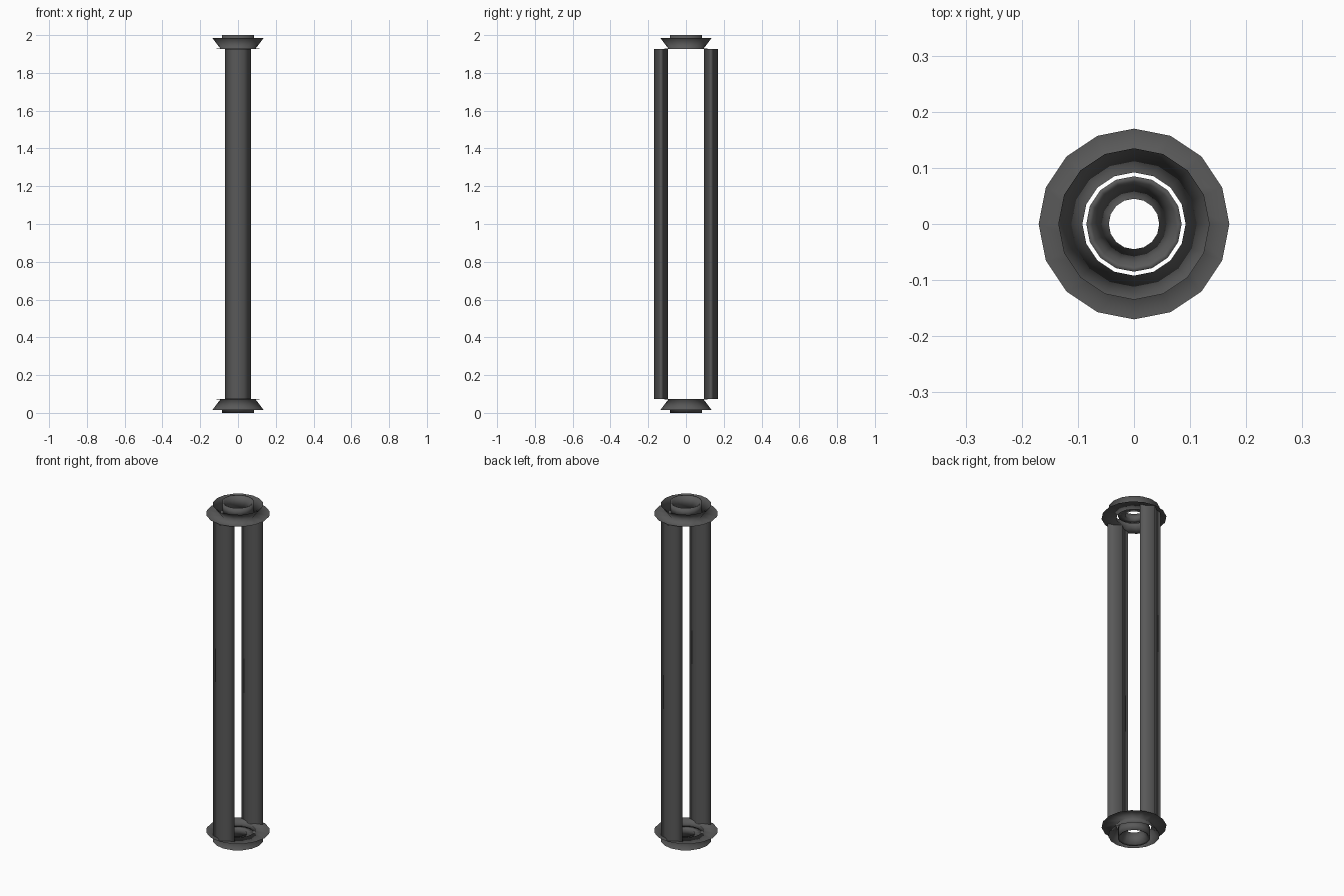
import bpy, bmesh
from math import sin, cos, pi

if "Cube" in bpy.data.objects:
    bpy.data.objects.remove(bpy.data.objects["Cube"])

SIDES = 16
Z_BAR = 0.927                 # flange height from the middle of the model

dark = bpy.data.materials.new("dark_metal")
dark.diffuse_color = (0.1, 0.1, 0.1, 1)
dark.use_nodes = True
dark.node_tree.nodes["Principled BSDF"].inputs["Base Color"].default_value = dark.diffuse_color


def finish(bm, name, axis):
    """Make a smooth object at mid height, mirrored along one axis."""
    bmesh.ops.recalc_face_normals(bm, faces=bm.faces)
    for f in bm.faces:
        f.smooth = True
    mesh = bpy.data.meshes.new(name)
    bm.to_mesh(mesh)
    bm.free()
    mesh.materials.append(dark)
    ob = bpy.data.objects.new(name, mesh)
    bpy.context.collection.objects.link(ob)
    ob.location.z = 1
    mod = ob.modifiers.new("mirror", 'MIRROR')
    mod.use_axis = [a == axis for a in "XYZ"]
    mod.use_mirror_merge = False
    return ob


def lathe(name, profile, closed=False):
    """Turn an (r, z) profile around z."""
    bm = bmesh.new()
    rings = []
    for i in range(SIDES):
        a = 2 * pi * i / SIDES
        rings.append([bm.verts.new((r * cos(a), r * sin(a), z)) for r, z in profile])
    n = len(profile)
    for i in range(SIDES):
        p, q = rings[i], rings[(i + 1) % SIDES]
        for j in range(n if closed else n - 1):
            k = (j + 1) % n
            bm.faces.new((p[j], q[j], q[k], p[k]))
    return finish(bm, name, "Z")


# flat flange running into a flared, open collar at each end
lathe("end_collars", [(0.17, Z_BAR + 0.003), (0.092, Z_BAR), (0.135, 0.984)])

# deep funnel ring inside each collar
lathe("inner_rings", [(0.085, 1.0), (0.075, 0.995), (0.045, 0.942), (0.085, 0.942)], closed=True)

# front and back bars: flattened four-pointed star section
quarter = [(0.07, 0), (0.032, 0.011), (0, 0.037), (-0.032, 0.011)]
outline = quarter + [(-x, -y) for x, y in quarter]
bm = bmesh.new()
low = [bm.verts.new((x, y - 0.132, -Z_BAR)) for x, y in outline]
high = [bm.verts.new((x, y - 0.132, Z_BAR)) for x, y in outline]
for i in range(len(outline)):
    j = (i + 1) % len(outline)
    bm.faces.new((low[i], low[j], high[j], high[i]))
finish(bm, "front_and_back_bars", "Y")
